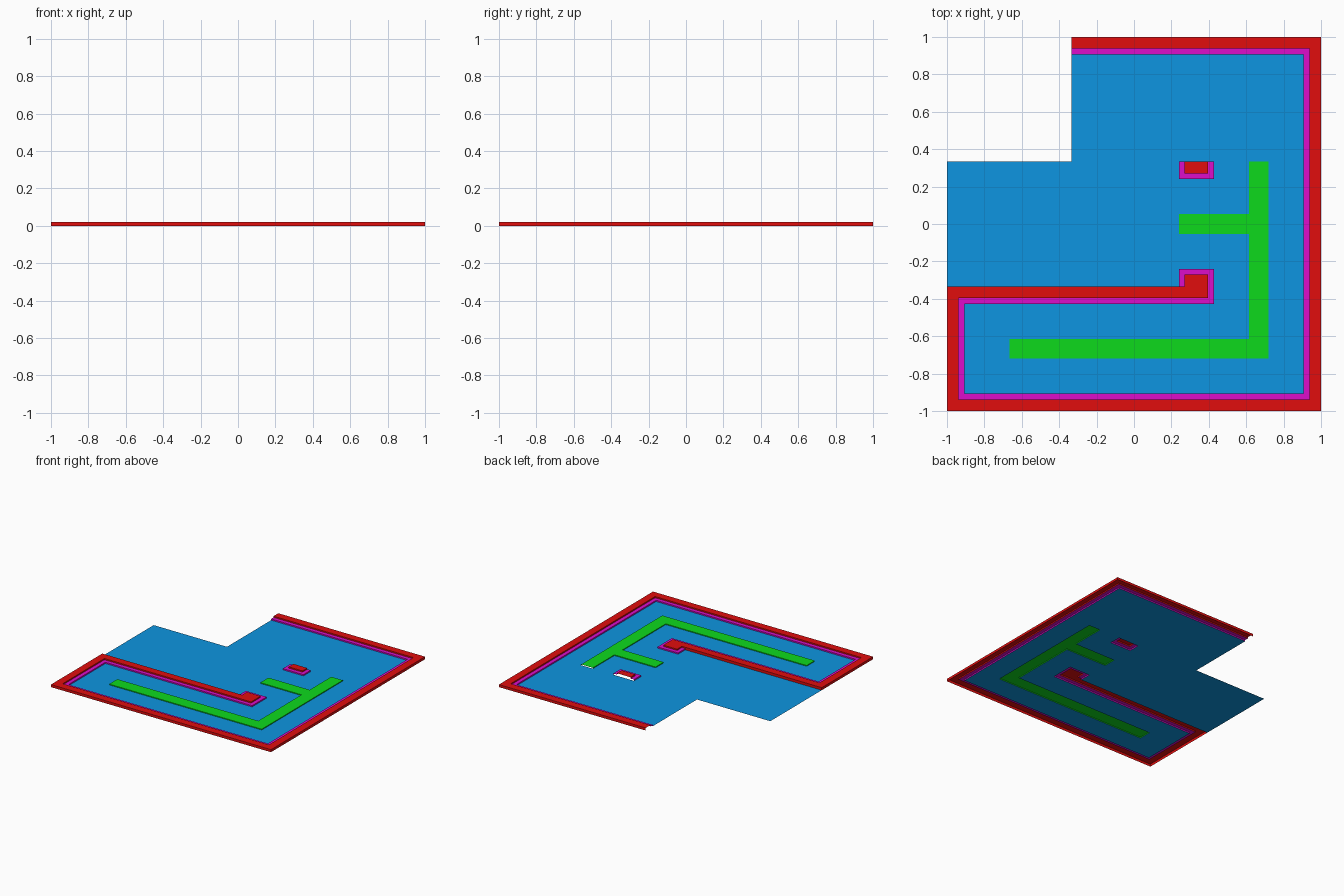
import bpy, bmesh

if "Cube" in bpy.data.objects:
    bpy.data.objects.remove(bpy.data.objects["Cube"])

T = 1 / 3                        # tile boundaries
W, M = 0.0625, 0.09375           # wall half-block and trim widths
H = 0.0525                       # raised strip half width
# part name: (height, colour)
PARTS = {
    "floor": (0.0, (0.004, 0.30, 0.75, 1)),
    "raised_strip": (0.007, (0.004, 0.70, 0.012, 1)),
    "wall_trim": (0.0105, (0.72, 0.004, 0.60, 1)),
    "wall_top": (0.021, (0.75, 0.004, 0.004, 1)),
}


def wall_rects(border, thick, block):
    """Perimeter band, inner wall and two blocks, as x0, y0, x1, y1."""
    return [
        (-T, 1 - border, 1, 1), (1 - border, -1, 1, 1),
        (-1, -1, 1, -1 + border), (-1, -1, -1 + border, -T),
        (-1, -T - thick, T, -T),
        (T - block, -T - block, T + block, -T + block),
        (T - block, T - block, T + block, T),
    ]


# layers painted in order, later ones on top
LAYERS = [
    ("floor", [(-1, -1, 1, T), (-T, T, 1, 1)]),
    ("raised_strip", [(2 * T - H, -2 * T - H, 2 * T + H, T),
                      (T - M, -H, 2 * T, H),
                      (-2 * T, -2 * T - H, 2 * T, -2 * T + H)]),
    ("wall_trim", wall_rects(M, M, M)),
    ("wall_top", wall_rects(W, W, W)),
]

rects = [r for _, rs in LAYERS for r in rs]
xs = sorted({round(v, 5) for r in rects for v in (r[0], r[2])})
ys = sorted({round(v, 5) for r in rects for v in (r[1], r[3])})


def part_at(i, j):
    """Topmost part covering a grid cell, or None outside the plan."""
    if not (0 <= i < len(xs) - 1 and 0 <= j < len(ys) - 1):
        return None
    x, y = (xs[i] + xs[i + 1]) / 2, (ys[j] + ys[j + 1]) / 2
    found = None
    for name, rs in LAYERS:
        if any(a < x < c and b < y < d for a, b, c, d in rs):
            found = name
    return found


meshes = {name: bmesh.new() for name in PARTS}


def add_face(name, pts):
    bm = meshes[name]
    bm.faces.new([bm.verts.new(p) for p in pts])


for i in range(len(xs) - 1):
    for j in range(len(ys) - 1):
        name = part_at(i, j)
        if not name:
            continue
        z = PARTS[name][0]
        x0, x1, y0, y1 = xs[i], xs[i + 1], ys[j], ys[j + 1]
        # flat top
        add_face(name, [(x0, y0, z), (x1, y0, z), (x1, y1, z), (x0, y1, z)])
        # drop walls to lower neighbours; tile boundary cuts stay open
        sides = [(-1, 0, (x0, y1), (x0, y0)), (1, 0, (x1, y0), (x1, y1)),
                 (0, -1, (x0, y0), (x1, y0)), (0, 1, (x1, y1), (x0, y1))]
        for di, dj, p, q in sides:
            other = part_at(i + di, j + dj)
            low = PARTS[other][0] if other else 0
            open_cut = (dj and abs(p[1] - T) < 1e-4) or \
                       (di and not other and abs(p[0] + T) < 1e-4)
            if low < z and not open_cut:
                add_face(name, [(*p, z), (*p, low), (*q, low), (*q, z)])

# one object per coloured part
for name, bm in meshes.items():
    bmesh.ops.remove_doubles(bm, verts=bm.verts, dist=1e-5)
    mesh = bpy.data.meshes.new(name)
    bm.to_mesh(mesh)
    bm.free()
    mat = bpy.data.materials.new(name)
    mat.diffuse_color = PARTS[name][1]
    mat.use_nodes = True
    mat.node_tree.nodes["Principled BSDF"].inputs["Base Color"].default_value = mat.diffuse_color
    mesh.materials.append(mat)
    bpy.context.collection.objects.link(bpy.data.objects.new(name, mesh))
